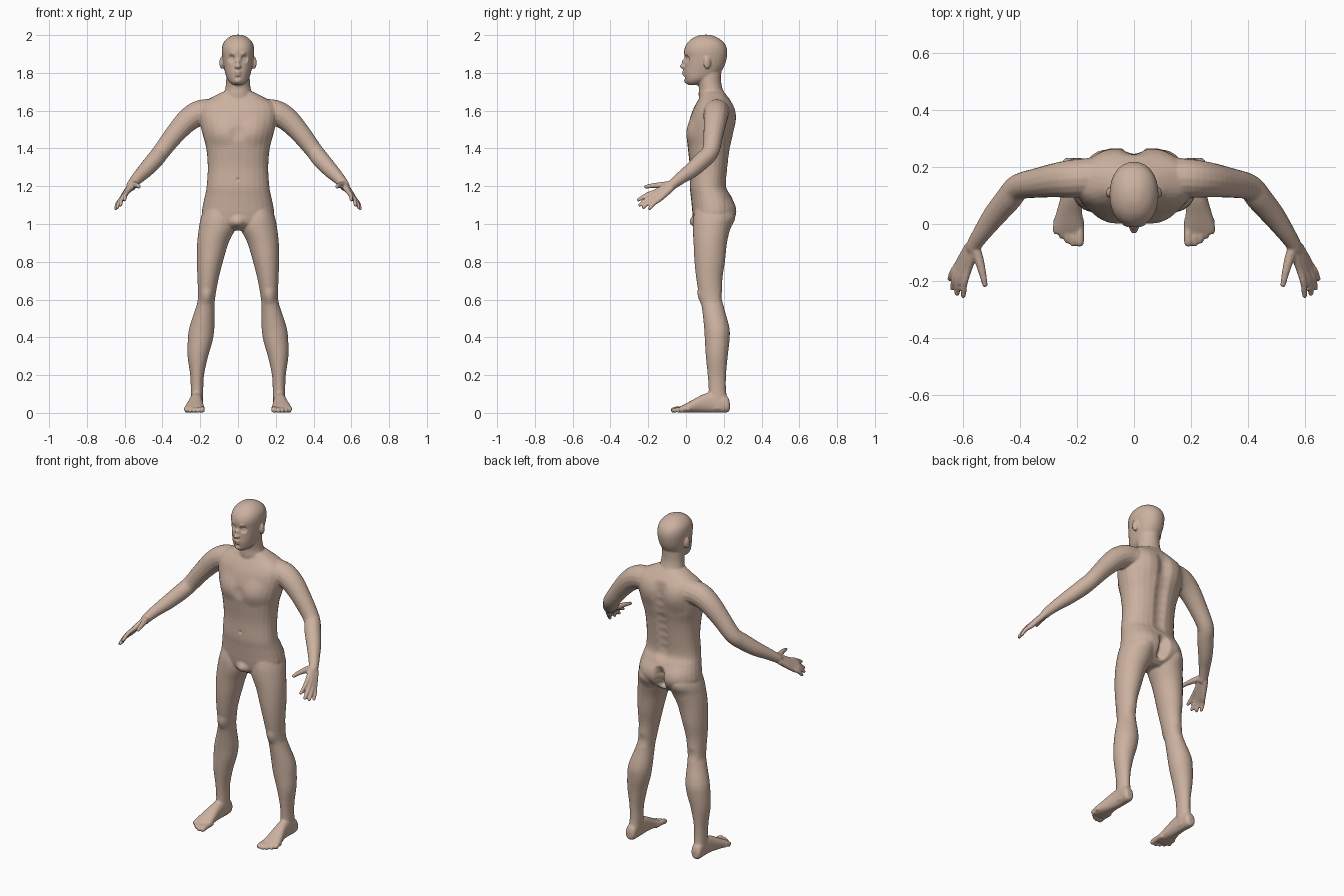
import bpy, bmesh, math
from mathutils import Vector, Matrix, kdtree

bm = bmesh.new()
N = 28


def smooth_rows(rows, sub=4):
    """Catmull-Rom interpolation through rows of numbers."""
    out = []
    for i in range(len(rows) - 1):
        p0, p1, p2, p3 = (rows[max(i - 1, 0)], rows[i], rows[i + 1], rows[min(i + 2, len(rows) - 1)])
        for k in range(sub):
            t = k / sub
            out.append([0.5 * (2 * b + (c - a) * t + (2 * a - 5 * b + 4 * c - d) * t * t
                               + (3 * b - a - 3 * c + d) * t ** 3)
                        for a, b, c, d in zip(p0, p1, p2, p3)])
    return out + [list(rows[-1])]


def skin(rings):
    """Closed loft through rings of points."""
    vs = [[bm.verts.new(p) for p in r] for r in rings]
    n = len(vs[0])
    for a, b in zip(vs, vs[1:]):
        for j in range(n):
            bm.faces.new((a[j], a[(j + 1) % n], b[(j + 1) % n], b[j]))
    bm.faces.new(vs[0][::-1])
    bm.faces.new(vs[-1])


def slab(rows, axis='z', power=2.0, side=1):
    """Loft of super-ellipses, row = position, x0, x1, then low and high of the other axis."""
    rings = []
    for s, x0, x1, q0, q1 in smooth_rows(rows):
        ring = []
        for j in range(N):
            a = math.tau * j / N
            c, d = math.cos(a), math.sin(a)
            u = math.copysign(abs(c) ** (2 / power), c)
            v = math.copysign(abs(d) ** (2 / power), d)
            x = side * ((x0 + x1) / 2 + u * (x1 - x0) / 2)
            q = (q0 + q1) / 2 + v * (q1 - q0) / 2
            ring.append((x, q, s) if axis == 'z' else (x, s, q))
        rings.append(ring)
    skin(rings)


def tube(rows, side=1, flat=1.0, n=16):
    """Round-ended tube, row = x, y, z, radius."""
    rows = smooth_rows(rows)
    pts = [Vector((side * r[0], r[1], r[2])) for r in rows]
    rings = []
    for i, (p, r) in enumerate(zip(pts, rows)):
        t = (pts[min(i + 1, len(pts) - 1)] - pts[max(i - 1, 0)]).normalized()
        u = t.cross(Vector((0, 0, 1))).normalized()
        v = t.cross(u)
        steps = [(0, 1)]
        if i == len(pts) - 1:
            steps = [(0, 1), (.5, .87), (.87, .5), (.98, .2)]
        for along, k in steps:
            rings.append([p + t * along * r[3] + (u * math.cos(math.tau * j / n)
                          + v * flat * math.sin(math.tau * j / n)) * r[3] * k for j in range(n)])
    skin(rings)


def mid(rows):
    return [(z, -w, w, a, b) for z, w, a, b in rows]


# torso
slab(mid([(.965, .08, .08, .19), (1.0, .16, .045, .235), (1.05, .19, .035, .258), (1.10, .186, .03, .258),
          (1.15, .175, .025, .238), (1.2, .166, .02, .215), (1.3, .16, .02, .222), (1.4, .168, .01, .235),
          (1.47, .186, .004, .25), (1.54, .203, .016, .255), (1.6, .21, .035, .255),
          (1.64, .19, .055, .245), (1.675, .13, .075, .22), (1.7, .08, .08, .2)]), power=2.3)
# neck
slab(mid([(1.6, .1, .075, .235), (1.68, .078, .067, .208), (1.72, .067, .068, .192),
          (1.76, .063, .06, .186), (1.82, .06, .05, .188)]))
# head
slab(mid([(1.735, .022, .015, .06), (1.75, .043, .0, .10), (1.77, .058, -.006, .14), (1.8, .068, -.011, .18),
          (1.84, .077, -.009, .205), (1.88, .083, -.008, .216), (1.92, .086, -.01, .218),
          (1.955, .079, .004, .205), (1.982, .058, .032, .175), (1.998, .03, .068, .14),
          (2.002, .01, .095, .115)]), power=2.15)

LEG = [(1.12, .02, .165, .06, .22), (1.04, .012, .195, .04, .248), (.98, .012, .207, .036, .235),
       (.9, .05, .216, .04, .217), (.8, .08, .218, .045, .206), (.7, .105, .214, .056, .192),
       (.6, .122, .213, .074, .196), (.55, .124, .226, .085, .203), (.45, .125, .258, .096, .23),
       (.38, .135, .266, .1, .23), (.3, .158, .267, .105, .221), (.2, .18, .253, .115, .212),
       (.12, .184, .25, .12, .212), (.06, .185, .251, .115, .222), (.02, .19, .25, .11, .225)]
FOOT = [(.232, .205, .24, .015, .055), (.215, .19, .252, .002, .09), (.15, .187, .251, .001, .112),
        (.09, .186, .259, .002, .098), (.03, .181, .276, .001, .066), (-.015, .177, .286, .001, .042),
        (-.035, .18, .283, .003, .03)]
TOES = [(.191, -.065, .0155), (.214, -.068, .012), (.234, -.058, .0115), (.254, -.042, .011), (.273, -.02, .011)]
ARM = [(.12, .165, 1.595, .068), (.2, .16, 1.588, .068), (.265, .155, 1.55, .062), (.335, .145, 1.475, .053),
       (.405, .13, 1.385, .046), (.44, .09, 1.34, .046), (.49, .03, 1.285, .041), (.53, -.025, 1.245, .033),
       (.56, -.07, 1.21, .027), (.565, -.085, 1.2, .026)]
# knuckle and tip of index to little finger
FINGERS = [((.583, -.16, 1.172), (.6, -.252, 1.128)), ((.6, -.163, 1.156), (.622, -.245, 1.1)),
           ((.612, -.157, 1.14), (.638, -.225, 1.088)), ((.62, -.145, 1.127), (.647, -.193, 1.082))]

for s in (1, -1):
    slab(LEG, side=s)
    slab(FOOT, 'y', 2.3, s)
    for x, y, r in TOES:
        tube([(x, .02, .02, r), (x, (y - .015) / 2, .02, r), (x, y, r, r)], s)
    tube(ARM, s)
    # palm strands and fingers
    for i, (k, t) in enumerate(FINGERS):
        k, t = Vector(k), Vector(t)
        m = (k + t) / 2 + Vector((.004, 0, .005))
        w = Vector((.557 + .006 * i, -.075, 1.213 - .007 * i))
        tube([(*w, .018), (*((w + k) / 2), .0165), (*k, .0135), (*m, .0115), (*t, .0095)], s)
    # thumb
    tube([(.56, -.08, 1.21, .019), (.545, -.125, 1.206, .017), (.532, -.175, 1.203, .013), (.524, -.213, 1.197, .01)], s)
    # ear
    bmesh.ops.create_uvsphere(bm, u_segments=16, v_segments=10, radius=1, matrix=Matrix.Translation(
        (s * .086, .112, 1.853)) @ Matrix.Rotation(s * .3, 4, 'Z') @ Matrix.Diagonal((.012, .02, .033, 1)))

# fuse all parts into one skin
bmesh.ops.recalc_face_normals(bm, faces=bm.faces)
me = bpy.data.meshes.new("body")
bm.to_mesh(me)
bm.free()
body = bpy.data.objects.new("body", me)
bpy.context.collection.objects.link(body)
rm = body.modifiers.new("fuse", 'REMESH')
rm.mode = 'VOXEL'
rm.voxel_size = .005
sm = body.modifiers.new("relax", 'SMOOTH')
sm.factor, sm.iterations = .5, 5
dg = bpy.context.evaluated_depsgraph_get()
me = bpy.data.meshes.new_from_object(body.evaluated_get(dg))
body.modifiers.clear()
body.data = me
me.name = "body"

# sculpt strokes: centre, radius, push along y (mirrored when off centre)
STROKES = [((.034, .002, 1.876), .027, .016), ((.034, .004, 1.874), .014, -.007), ((.03, -.004, 1.9), .02, -.005),
           ((0, -.009, 1.835), .022, -.023), ((0, -.008, 1.86), .02, -.014), ((.011, -.008, 1.832), .012, -.006),
           ((0, -.011, 1.797), .026, -.012), ((.014, -.01, 1.795), .011, .004), ((0, -.011, 1.795), .01, .005),
           ((0, -.011, 1.775), .016, .004), ((0, .002, 1.755), .024, -.008), ((.096, .103, 1.855), .012, .004),
           ((.09, .022, 1.49), .09, -.010), ((0, .01, 1.48), .05, .006), ((.09, .25, 1.56), .1, .014),
           ((.095, .24, 1.055), .1, .014), ((0, .02, 1.235), .014, .006), ((0, .045, 1.005), .05, -.022),
           ((.165, .075, .62), .05, -.008), ((.165, .19, .61), .05, -.007)]
STROKES += [((0, .235, 1.2 + .05 * i), .06, -.011) for i in range(9)]
STROKES += [((0, .25, 1.0 + .03 * i), .045, -.028) for i in range(4)]
kd = kdtree.KDTree(len(me.vertices))
for v in me.vertices:
    kd.insert(v.co, v.index)
kd.balance()
for c, r, dy in STROKES:
    for s in ((1, -1) if c[0] else (1,)):
        for co, i, d in kd.find_range((c[0] * s, c[1], c[2]), r):
            me.vertices[i].co.y += dy * (1 - (d / r) ** 2) ** 2

# skin colour and smooth shading
mat = bpy.data.materials.new("skin")
mat.diffuse_color = (.6, .44, .35, 1)
me.materials.clear()
me.materials.append(mat)
for p in me.polygons:
    p.use_smooth = True
